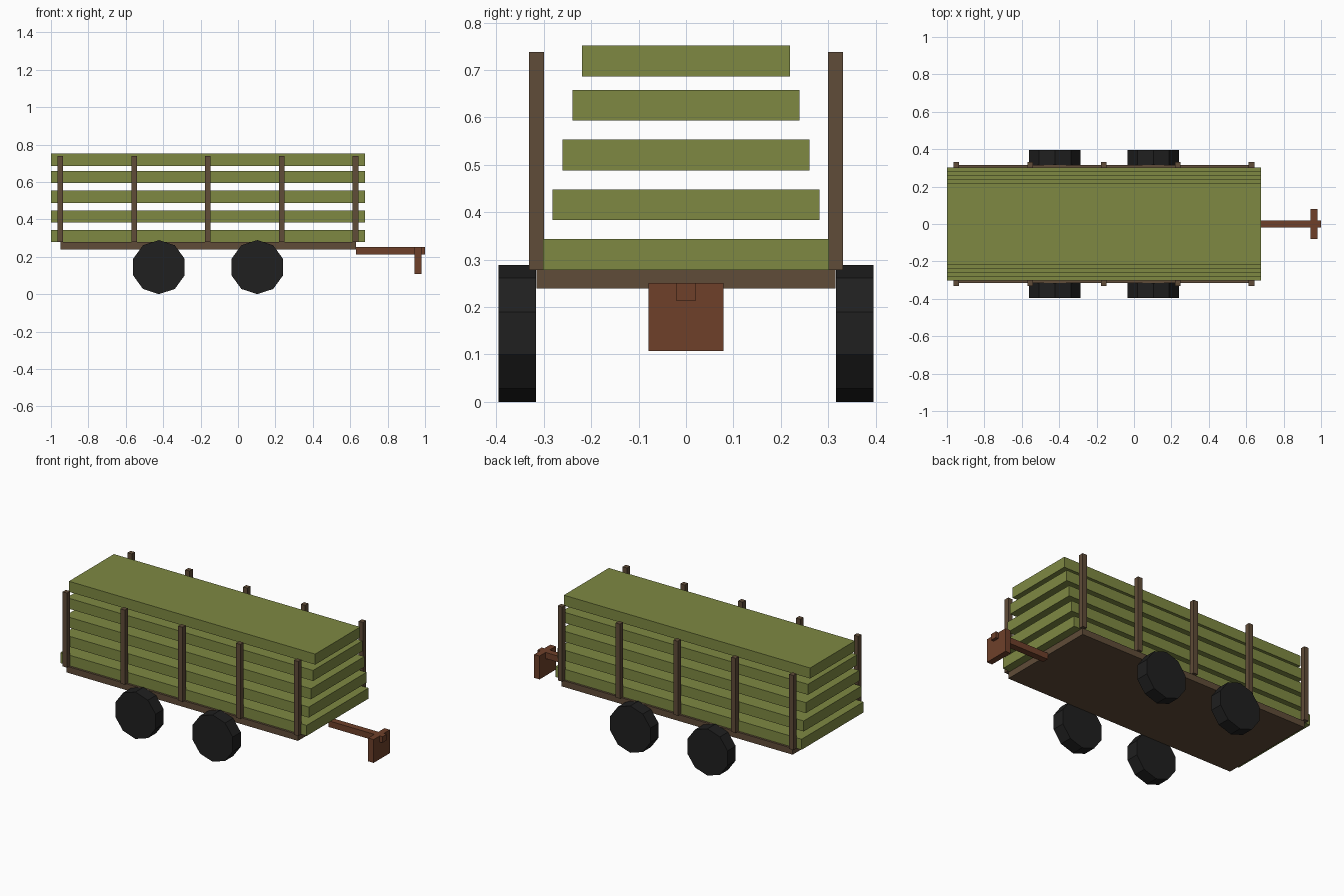
import bpy, bmesh, math
from mathutils import Matrix, Vector

if "Cube" in bpy.data.objects:
    bpy.data.objects.remove(bpy.data.objects["Cube"])


def material(name, rgb):
    m = bpy.data.materials.new(name)
    m.diffuse_color = (*rgb, 1)
    m.use_nodes = True
    m.node_tree.nodes["Principled BSDF"].inputs["Base Color"].default_value = m.diffuse_color
    return m


HAY = material("hay", (0.21, 0.25, 0.055))
WOOD = material("dark_wood", (0.115, 0.072, 0.04))
RUST = material("rust_steel", (0.156, 0.051, 0.023))
RUBBER = material("rubber", (0.014, 0.014, 0.014))


def finish(name, bm, mat):
    mesh = bpy.data.meshes.new(name)
    bm.to_mesh(mesh)
    bm.free()
    mesh.materials.append(mat)
    obj = bpy.data.objects.new(name, mesh)
    bpy.context.collection.objects.link(obj)
    return obj


def box(name, x, y, z, mat):
    """Box from (min, max) ranges."""
    bm = bmesh.new()
    size = [r[1] - r[0] for r in (x, y, z)]
    centre = Vector([(r[0] + r[1]) / 2 for r in (x, y, z)])
    bmesh.ops.create_cube(bm, size=1, matrix=Matrix.Translation(centre) @ Matrix.Diagonal((*size, 1)))
    return finish(name, bm, mat)


def wheel(name, x, y0, y1, r=0.1445, sides=10):
    """Ten-sided tyre standing on the ground, one corner pointing up."""
    bm = bmesh.new()
    ring = [bm.verts.new((x + r * math.sin(a), y0, r + r * math.cos(a)))
            for a in (2 * math.pi * i / sides for i in range(sides))]
    face = bm.faces.new(ring)
    out = bmesh.ops.extrude_face_region(bm, geom=[face], use_keep_orig=True)
    moved = [v for v in out["geom"] if isinstance(v, bmesh.types.BMVert)]
    bmesh.ops.translate(bm, vec=(0, y1 - y0, 0), verts=moved)
    bmesh.ops.recalc_face_normals(bm, faces=bm.faces)
    return finish(name, bm, RUBBER)


# Flat bed
box("bed", (-0.948, 0.63), (-0.315, 0.315), (0.239, 0.278), WOOD)

# Stacked load, each layer narrower than the one below
for i, z in enumerate((0.278, 0.383, 0.488, 0.593, 0.686)):
    w = 0.302 - 0.0207 * i
    box(f"hay_layer_{i + 1}", (-1.0, 0.68), (-w, w), (z, z + 0.065), HAY)

# Side stakes and wheels, both sides
for side, s in (("front", -1), ("back", 1)):
    for i in range(5):
        x = -0.95 + 0.3945 * i
        box(f"{side}_stake_{i + 1}", (x - 0.015, x + 0.015),
            sorted((s * 0.3, s * 0.331)), (0.278, 0.738), WOOD)
    for i, x in enumerate((-0.423, 0.103)):
        wheel(f"{side}_wheel_{i + 1}", x, *sorted((s * 0.316, s * 0.395)))

# Drawbar and hitch plate
box("drawbar", (0.63, 1.0), (-0.02, 0.02), (0.213, 0.251), RUST)
box("hitch_plate", (0.944, 0.981), (-0.079, 0.079), (0.107, 0.251), RUST)
